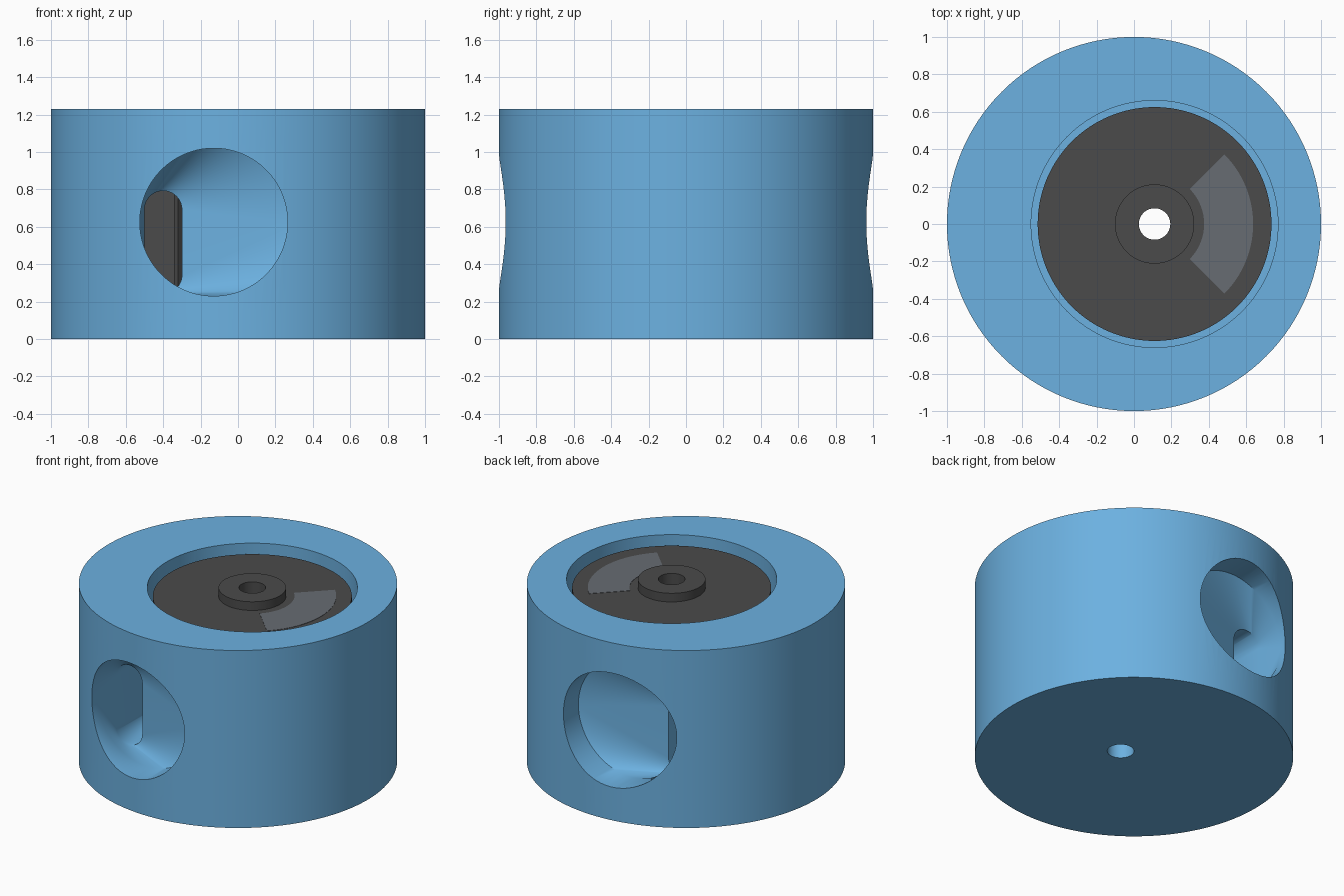
import bpy, bmesh, math
from mathutils import Matrix

if "Cube" in bpy.data.objects:
    bpy.data.objects.remove(bpy.data.objects["Cube"])

AXIS = 0.11      # x of the eccentric wheel axis
SEG = 128


def material(name, rgb):
    m = bpy.data.materials.new(name)
    m.diffuse_color = (*rgb, 1)
    m.use_nodes = True
    m.node_tree.nodes["Principled BSDF"].inputs["Base Color"].default_value = m.diffuse_color
    return m


BLUE = material("housing_blue", (0.15, 0.44, 0.75))
DARK = material("wheel_dark", (0.07, 0.07, 0.07))
GREY = material("marker_grey", (0.135, 0.15, 0.17))


def finish(name, bm, mat):
    bmesh.ops.recalc_face_normals(bm, faces=bm.faces)
    me = bpy.data.meshes.new(name)
    bm.to_mesh(me)
    bm.free()
    me.materials.append(mat)
    ob = bpy.data.objects.new(name, me)
    bpy.context.collection.objects.link(ob)
    return ob


def smooth(ob):
    bpy.ops.object.select_all(action='DESELECT')
    ob.select_set(True)
    bpy.context.view_layer.objects.active = ob
    bpy.ops.object.shade_smooth_by_angle(angle=math.radians(30))


def loft(name, rings, mat):
    """Closed solid through rings that all have the same point count."""
    bm = bmesh.new()
    loops = [[bm.verts.new(p) for p in ring] for ring in rings]
    n = len(loops[0])
    for a, b in zip(loops, loops[1:]):
        for i in range(n):
            j = (i + 1) % n
            bm.faces.new((a[i], a[j], b[j], b[i]))
    bm.faces.new(loops[0])
    bm.faces.new(loops[-1])
    return finish(name, bm, mat)


def circle(x, r, z, n=SEG):
    return [(x + r * math.cos(2 * math.pi * i / n), r * math.sin(2 * math.pi * i / n), z)
            for i in range(n)]


def cylinder(name, x, r, z0, z1, mat):
    return loft(name, [circle(x, r, z0), circle(x, r, z1)], mat)


def tube(name, r_in, r_out, z0, z1, mat):
    """Ring around the wheel axis with a rectangular section."""
    bm = bmesh.new()
    section = [(r_in, z0), (r_out, z0), (r_out, z1), (r_in, z1)]
    loops = [[bm.verts.new(p) for p in circle(AXIS, r, z)] for r, z in section]
    for k in range(4):
        a, b = loops[k], loops[(k + 1) % 4]
        for i in range(SEG):
            j = (i + 1) % SEG
            bm.faces.new((a[i], a[j], b[j], b[i]))
    ob = finish(name, bm, mat)
    smooth(ob)
    return ob


def port_cutter(name, side):
    """Round mouth that narrows to an upright slot into the wheel chamber."""
    n = 96
    angles = [2 * math.pi * (i + 0.5) / n for i in range(n)]

    def mouth(y):
        return [(-0.13 + 0.395 * math.cos(a), side * y, 0.625 + 0.395 * math.sin(a))
                for a in angles]

    def slot(y):
        return [(-0.4 + 0.1 * math.cos(a), side * y,
                 0.517 + math.copysign(0.175, math.sin(a)) + 0.1 * math.sin(a))
                for a in angles]

    return loft(name, [mouth(1.1), mouth(0.8), slot(0.62), slot(0.12)], BLUE)


# Housing with chamber, shaft hole and two mirrored ports
housing = cylinder("housing", 0, 1.0, 0, 1.23, BLUE)
cutters = [
    cylinder("chamber_cutter", AXIS, 0.66, 0.13, 1.4, BLUE),
    cylinder("shaft_cutter", AXIS, 0.084, -0.1, 0.3, BLUE),
    port_cutter("front_port_cutter", -1),
    port_cutter("back_port_cutter", 1),
]
bpy.context.view_layer.objects.active = housing
for c in cutters:
    c.hide_render = True
    mod = housing.modifiers.new(c.name, 'BOOLEAN')
    mod.operation = 'DIFFERENCE'
    mod.solver = 'EXACT'
    mod.object = c
    bpy.ops.object.modifier_apply(modifier=mod.name)
for c in cutters:
    bpy.data.objects.remove(c)
smooth(housing)

# Paddle wheel: cover disc, core and raised hubs
tube("wheel_disc", 0.084, 0.625, 1.07, 1.17, DARK)
tube("wheel_core", 0.084, 0.212, 0.13, 1.07, DARK)
tube("wheel_hub", 0.084, 0.212, 1.17, 1.23, DARK)

# Eight radial blades
bm = bmesh.new()
for k in range(8):
    place = (Matrix.Translation((AXIS, 0, 0.63)) @ Matrix.Rotation(k * math.pi / 4, 4, 'Z')
             @ Matrix.Translation((0.4125, 0, 0)) @ Matrix.Diagonal((0.425, 0.03, 0.88, 1)))
    bmesh.ops.create_cube(bm, size=1, matrix=place)
finish("wheel_blades", bm, DARK)

# Pale quarter-ring marker on the disc
arc = [math.radians(-45 + 90 * i / 32) for i in range(33)]
outline = [(0.527, a) for a in arc] + [(0.265, a) for a in reversed(arc)]
loft("disc_marker", [[(AXIS + r * math.cos(a), r * math.sin(a), z) for r, a in outline]
                     for z in (1.165, 1.172)], GREY)
